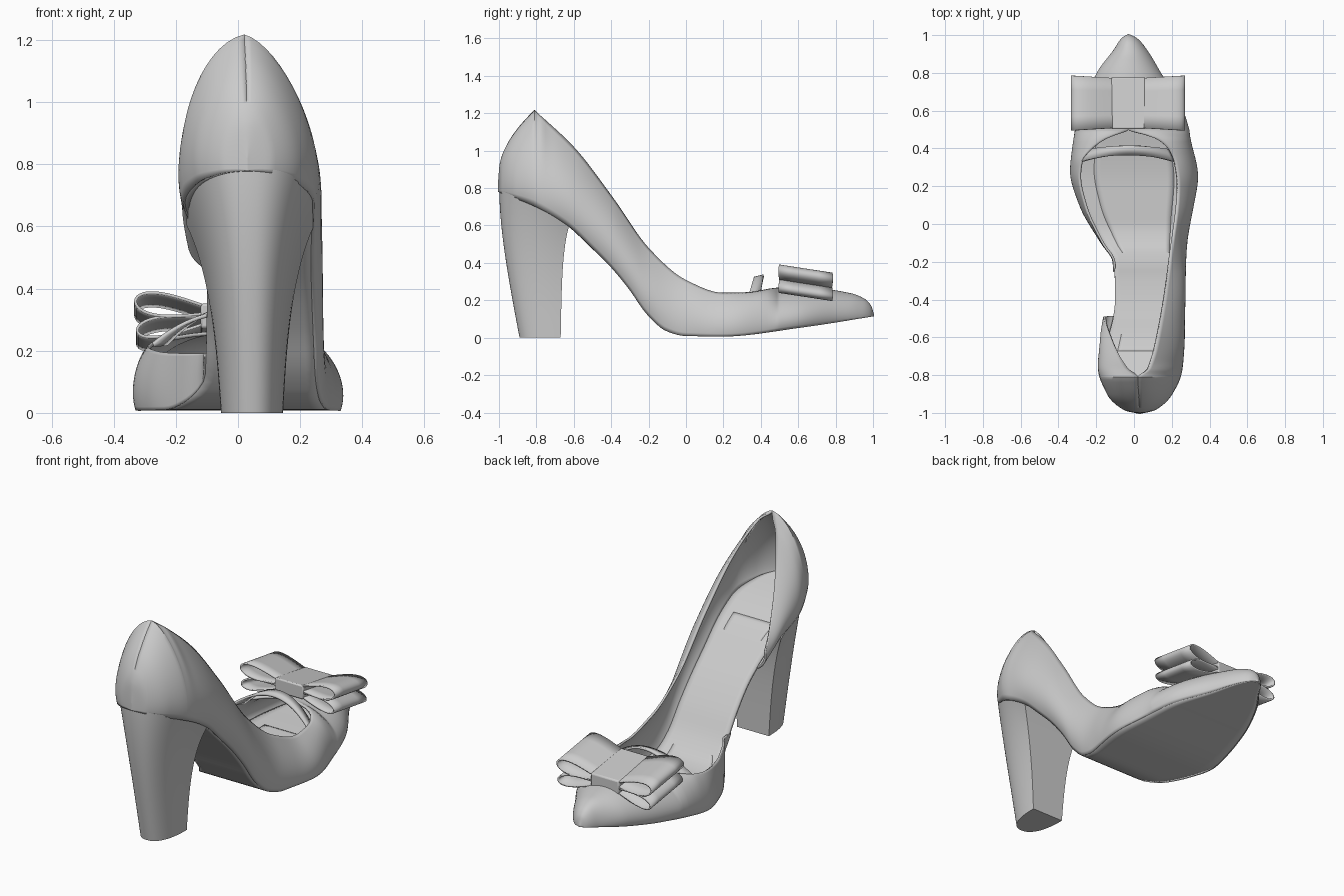
import bpy, bmesh, math
from mathutils import Vector

cube = bpy.data.objects.get("Cube")
if cube:
    bpy.data.objects.remove(cube)

grey = bpy.data.materials.new("plain grey")
grey.use_nodes = True
grey.diffuse_color = (0.6, 0.6, 0.6, 1)
grey.node_tree.nodes["Principled BSDF"].inputs["Base Color"].default_value = (0.6, 0.6, 0.6, 1)


def curve(*pts):
    """Smooth monotone interpolation through (y, value) points."""
    n = len(pts)
    d = [(pts[i + 1][1] - pts[i][1]) / (pts[i + 1][0] - pts[i][0]) for i in range(n - 1)]
    m = [d[0]] + [0 if a * b <= 0 else 2 * a * b / (a + b) for a, b in zip(d, d[1:])] + [d[-1]]

    def f(y):
        y = min(max(y, pts[0][0]), pts[-1][0])
        i = max(k for k in range(n - 1) if k == 0 or pts[k][0] <= y)
        h = pts[i + 1][0] - pts[i][0]
        t = (y - pts[i][0]) / h
        return (pts[i][1] * (1 + 2 * t) * (1 - t) ** 2 + h * m[i] * t * (1 - t) ** 2
                + pts[i + 1][1] * t * t * (3 - 2 * t) + h * m[i + 1] * t * t * (t - 1))
    return f


def finish(name, bm, thick=0, angle=40):
    bmesh.ops.remove_doubles(bm, verts=bm.verts, dist=0.0005)
    bmesh.ops.dissolve_degenerate(bm, edges=bm.edges, dist=0.0005)
    bmesh.ops.recalc_face_normals(bm, faces=bm.faces)
    me = bpy.data.meshes.new(name)
    bm.to_mesh(me)
    bm.free()
    ob = bpy.data.objects.new(name, me)
    bpy.context.collection.objects.link(ob)
    me.materials.append(grey)
    if thick:
        mod = ob.modifiers.new("thickness", 'SOLIDIFY')
        mod.thickness, mod.offset = thick, 0
    bpy.ops.object.select_all(action='DESELECT')
    ob.select_set(True)
    bpy.context.view_layer.objects.active = ob
    bpy.ops.object.shade_smooth_by_angle(angle=math.radians(angle))
    return ob


def skin(bm, rows, keep=lambda i: True, closed=False):
    """Quads between successive rows of points."""
    vs = [[bm.verts.new(p) for p in r] for r in rows]
    for i in range(len(vs) - 1):
        if keep(i):
            n = len(vs[i])
            for j in range(n if closed else n - 1):
                k = (j + 1) % n
                bm.faces.new((vs[i][j], vs[i][k], vs[i + 1][k], vs[i + 1][j]))
    loose = [v for r in vs for v in r if not v.link_faces]
    bmesh.ops.delete(bm, geom=loose, context='VERTS')
    return vs


# Underside height, and plan outlines of the sole and of the widest wall
sole_z = curve((-1, .78), (-.8, .70), (-.63, .60), (-.5, .48), (-.4, .38), (-.3, .26), (-.2, .12),
               (-.1, .035), (0, .01), (.2, .008), (.6, .055), (1, .115))
sole_l = curve((-1, .03), (-.98, -.045), (-.9, -.125), (-.75, -.17), (-.6, -.135), (-.5, -.11), (-.4, -.1), (-.2, -.105),
               (-.1, -.17), (.1, -.28), (.28, -.325), (.4, -.31), (.6, -.265), (.8, -.18), (.92, -.1), (.98, -.06), (1, -.03))
sole_r = curve((-1, .03), (-.98, .105), (-.9, .185), (-.75, .24), (-.5, .235), (-.2, .248), (0, .285),
               (.25, .325), (.45, .285), (.6, .24), (.8, .125), (.92, .06), (.98, .01), (1, -.03))
wall_l = curve((-1, .03), (-.98, -.05), (-.9, -.137), (-.75, -.19), (-.6, -.183), (-.48, -.15), (-.4, -.1), (-.2, -.108),
               (-.1, -.17), (.1, -.285), (.28, -.335), (.4, -.325), (.6, -.27), (.8, -.19), (.92, -.1), (.98, -.06), (1, -.03))
wall_r = curve((-1, .03), (-.98, .11), (-.9, .2), (-.8, .25), (-.6, .276), (-.3, .276), (-.1, .28),
               (.1, .31), (.25, .333), (.45, .29), (.6, .25), (.8, .135), (.92, .06), (.98, .01), (1, -.03))

# Top edge of each side; they meet in a crest behind the peak and over the toes
top_rx = curve((-1, .03), (-.81, .02), (-.77, .07), (-.6, .12), (-.2, .185), (.2, .23), (.32, .215),
               (.4, .18), (.46, .1), (.5, -.03), (1, -.03))
back_z = curve((-1, .82), (-.99, .93), (-.96, 1.015), (-.9, 1.11), (-.81, 1.212))
rim_z = curve((-.81, 1.212), (-.6, 1.015), (-.4, .755), (-.2, .475), (0, .305), (.2, .236), (.33, .238),
              (.5, .262), (.7, .258), (.88, .232), (.95, .204), (.985, .168), (1, .12))
top_lx = curve((-1, .03), (-.81, .02), (-.77, -.03), (-.6, -.12), (-.48, -.155), (-.4, -.1), (-.2, -.105), (-.1, -.165),
               (.1, -.255), (.25, -.285), (.33, -.275), (.4, -.22), (.46, -.13), (.5, -.03), (1, -.03))
quarter_z = curve((-.81, 1.212), (-.7, .94), (-.6, .75), (-.49, .58))
vamp_z = curve((-.25, .19), (0, .192), (.25, .21), (.33, .222), (.5, .262))
# How rounded the section is at its top, and how upright the outer side stands
roundness = curve((-1, 1), (-.83, .85), (-.72, .2), (-.6, 0), (.15, 0), (.5, 1), (1, 1))
upright = curve((-1, .65), (-.9, .5), (-.81, .42), (-.65, .5), (-.4, .65))


def top_rz(y):
    return back_z(y) if y < -.81 else rim_z(y)


def top_lz(y):
    if y <= -.81 or y >= .5:
        return top_rz(y)
    return max(sole_z(y), quarter_z(y) if y < -.4 else vamp_z(y))


def wall(y, xs, xm, xt, zt, lean):
    """Curved wall section from the sole edge to the top edge."""
    zb = sole_z(y)
    h = zt - zb
    c = (xm - (xs + xt) / 8) / .75
    p = (Vector((xs, y, zb)), Vector((c, y, zb + .34 * h)),
         Vector((xt + lean * (c - xt), y, zb + (.7 + .3 * roundness(y)) * h)), Vector((xt, y, zt)))
    out = []
    for j in range(17):
        t = j / 16
        out.append(p[0] * (1 - t) ** 3 + p[1] * 3 * t * (1 - t) ** 2 + p[2] * 3 * t * t * (1 - t) + p[3] * t ** 3)
    return out


stations = sorted([-math.cos(math.pi * i / 140) for i in range(141)] + [-.81, -.49, -.25, .44, .48, .49, .5])

# Upper: full wall on one side, cut away at the waist on the other
bm = bmesh.new()
skin(bm, [wall(y, sole_r(y), wall_r(y), top_rx(y), top_rz(y), upright(y)) for y in stations])
skin(bm, [wall(y, sole_l(y), wall_l(y), top_lx(y), top_lz(y), .62) for y in stations],
     lambda i: not -.491 < stations[i] < -.251)
finish("upper", bm, .012, 60)


# Sole and the raised pad inside it
def plate(name, y0, y1, inset, lift, thick):
    rows = []
    for y in stations:
        if y0 <= y <= y1:
            a, b = sole_l(y), sole_r(y)
            half = (b - a) / 2 * (1 - inset)
            rows.append([((a + b) / 2 + half * (j / 6 - 1), y, sole_z(y) + lift) for j in range(13)])
    bm = bmesh.new()
    skin(bm, rows)
    finish(name, bm, thick)


plate("sole", -1, 1, 0, .008, .018)
plate("insole_pad", -.68, .52, .35, .016, .006)

# Heel: D-shaped sections flaring into the seat
bm = bmesh.new()
rows = []
for k in range(25):
    t = k / 24
    w = .1 + .04 * t + .066 * t ** 3
    d = .22 + .155 * t
    yf = -.67 + .012 * t + .035 * t ** 4
    ring = []
    for j in range(41):
        a = math.pi * j / 40
        y = yf - d * math.sin(a) ** .85
        ring.append((.045 - .005 * t + w * math.copysign(abs(math.cos(a)) ** .85, math.cos(a)), y,
                     t * (sole_z(y) + .01)))
    rows.append(ring)
vs = skin(bm, rows, closed=True)
bm.faces.new(vs[0])
bm.faces.new(vs[-1])
finish("heel", bm)

# Arched strap across the instep
bm = bmesh.new()
rows = []
for j in range(33):
    s = j / 16 - 1
    bow = 1 - s * s
    rows.append([(-.035 + .247 * s, .33 + .035 * bow, .215 + .105 * bow),
                 (-.025 + .205 * s, .395 + .02 * bow, .22 + .113 * bow)])
skin(bm, rows)
finish("instep_strap", bm, .012)


# Bow: two tiers of ribbon loops, each a teardrop run front to back
def ribbon_loop(name, side, z_mid, z_end, length, half):
    rows = []
    for y in (.495, .57, .64, .71, .785):
        ring = []
        for j in range(40):
            a = 2 * math.pi * j / 40
            u = (1 - math.cos(a)) / 2
            flare = (y - .64) * (.88 + .12 * u)
            z = z_mid + (z_end - z_mid) * u + half * math.sin(a) * u * 1.5
            ring.append((-.032 + side * length * u, .64 + flare, z - .15 * (y - .5)))
        rows.append(ring)
    bm = bmesh.new()
    skin(bm, rows, closed=True)
    finish(name, bm, .009)


for side, label in ((-1, "right"), (1, "left")):
    ribbon_loop("upper_bow_loop_" + label, side, .322, .358, .298, .037)
    ribbon_loop("lower_bow_loop_" + label, side, .308, .266, .292, .032)

# Band wrapped around the middle of the bow
bm = bmesh.new()
bmesh.ops.create_cube(bm, size=1)
for v in bm.verts:
    y = .64 + v.co.y * .275
    v.co = Vector((-.03 + v.co.x * .18, y, .313 + v.co.z * .08 - .15 * (y - .5)))
band = finish("bow_band", bm)
bevel = band.modifiers.new("soft edges", 'BEVEL')
bevel.width, bevel.segments = .008, 2
